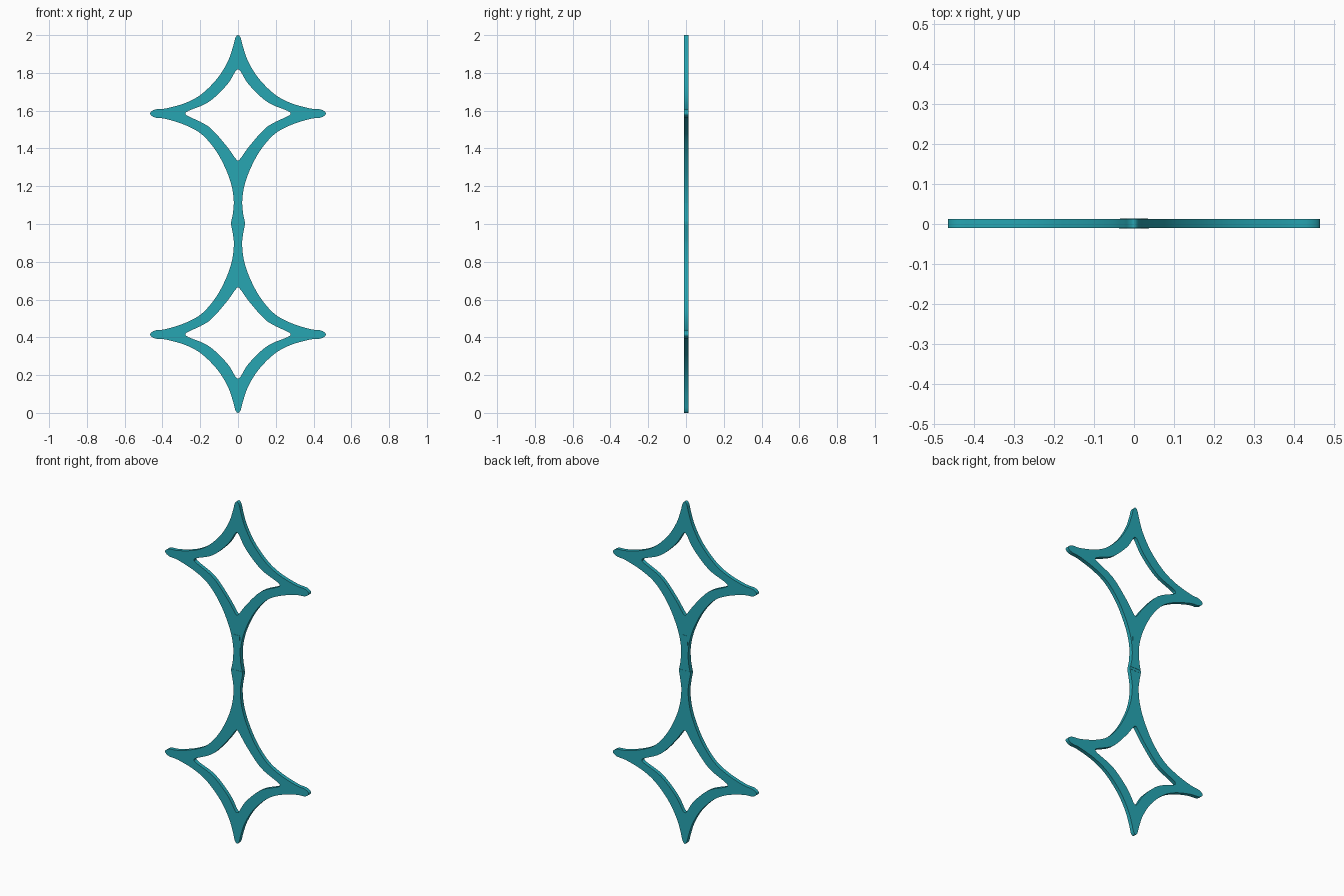
import bpy
import math
from mathutils import Vector

cube = bpy.data.objects.get("Cube")
if cube:
    bpy.data.objects.remove(cube)

teal = bpy.data.materials.new("teal")
teal.use_nodes = True
color = (0.02, 0.38, 0.45, 1)
teal.diffuse_color = color
teal.node_tree.nodes["Principled BSDF"].inputs["Base Color"].default_value = color


def smooth_half(points, end, steps=5):
    """Smooth curve through the right half of a symmetric outline, from its top."""
    p = [Vector(q) for q in points]
    first = Vector((-p[1].x, p[1].y))
    p = [first] + p + [Vector(end)]
    out = []
    for a, b, c, d in zip(p, p[1:], p[2:], p[3:]):
        for i in range(steps):
            t = i / steps
            out.append(0.5 * (2 * b + (c - a) * t + (2 * a - 5 * b + 4 * c - d) * t * t
                              + (3 * b - a - 3 * c + d) * t ** 3))
    out.append(p[-2])
    return out


def both_sides(half):
    left = [Vector((-v.x, v.y)) for v in reversed(half) if v.x > 1e-5]
    return half + left


def plate(name, loops, thickness):
    """Extruded flat plate in the XZ plane; extra loops become holes."""
    curve = bpy.data.curves.new(name, 'CURVE')
    curve.dimensions = '2D'
    curve.fill_mode = 'BOTH'
    curve.extrude = thickness / 2
    for loop in loops:
        spline = curve.splines.new('POLY')
        spline.points.add(len(loop) - 1)
        for point, v in zip(spline.points, loop):
            point.co = (v.x, v.y, 0, 1)
        spline.use_cyclic_u = True
    obj = bpy.data.objects.new(name, curve)
    bpy.context.collection.objects.link(obj)
    obj.rotation_euler.x = math.pi / 2
    obj.location.y = 0.001
    bpy.ops.object.select_all(action='DESELECT')
    obj.select_set(True)
    bpy.context.view_layer.objects.active = obj
    bpy.ops.object.convert(target='MESH')
    obj.data.materials.clear()
    obj.data.materials.append(teal)
    bpy.ops.object.mode_set(mode='EDIT')
    bpy.ops.mesh.select_all(action='SELECT')
    bpy.ops.mesh.remove_doubles(threshold=1e-5)
    bpy.ops.mesh.normals_make_consistent(inside=False)
    bpy.ops.object.mode_set(mode='OBJECT')
    bpy.ops.object.shade_smooth_by_angle(angle=math.radians(35))
    return obj


# Outline of one star with its stem, and the opening inside it
outer = [(0, 2), (0.014, 1.985), (0.026, 1.94), (0.052, 1.865), (0.106, 1.775),
         (0.19, 1.69), (0.275, 1.642), (0.38, 1.612), (0.44, 1.606), (0.465, 1.585),
         (0.44, 1.564), (0.38, 1.556), (0.275, 1.522), (0.19, 1.473), (0.115, 1.385),
         (0.06, 1.28), (0.031, 1.19), (0.022, 1.11), (0.026, 1.06), (0.037, 1.0)]
inner = [(0, 1.818), (0.014, 1.807), (0.06, 1.735), (0.155, 1.646), (0.26, 1.6),
         (0.277, 1.584), (0.26, 1.569), (0.155, 1.515), (0.065, 1.418),
         (0.014, 1.348), (0, 1.337)]
star_loops = [both_sides(smooth_half(outer, (0.048, 0.94))),
              both_sides(smooth_half(inner, (-0.014, 1.348)))]

# Upper star and its mirrored lower twin
for name, flip in (("upper_star", False), ("lower_star", True)):
    loops = [[Vector((v.x, 2 - v.y if flip else v.y)) for v in loop] for loop in star_loops]
    plate(name, loops, 0.022)

# Slightly thicker sleeve on the upper stem
sleeve = [(0.035, 1.016), (0.026, 1.06), (0.022, 1.11), (0.022, 1.14), (0.018, 1.22)]
plate("stem_sleeve", [both_sides([Vector(v) for v in sleeve])], 0.025)

# Narrow joint band where the stems meet
band = [(0.037, 1.0), (0.037, 1.014)]
plate("joint_band", [both_sides([Vector(v) for v in band])], 0.024)
